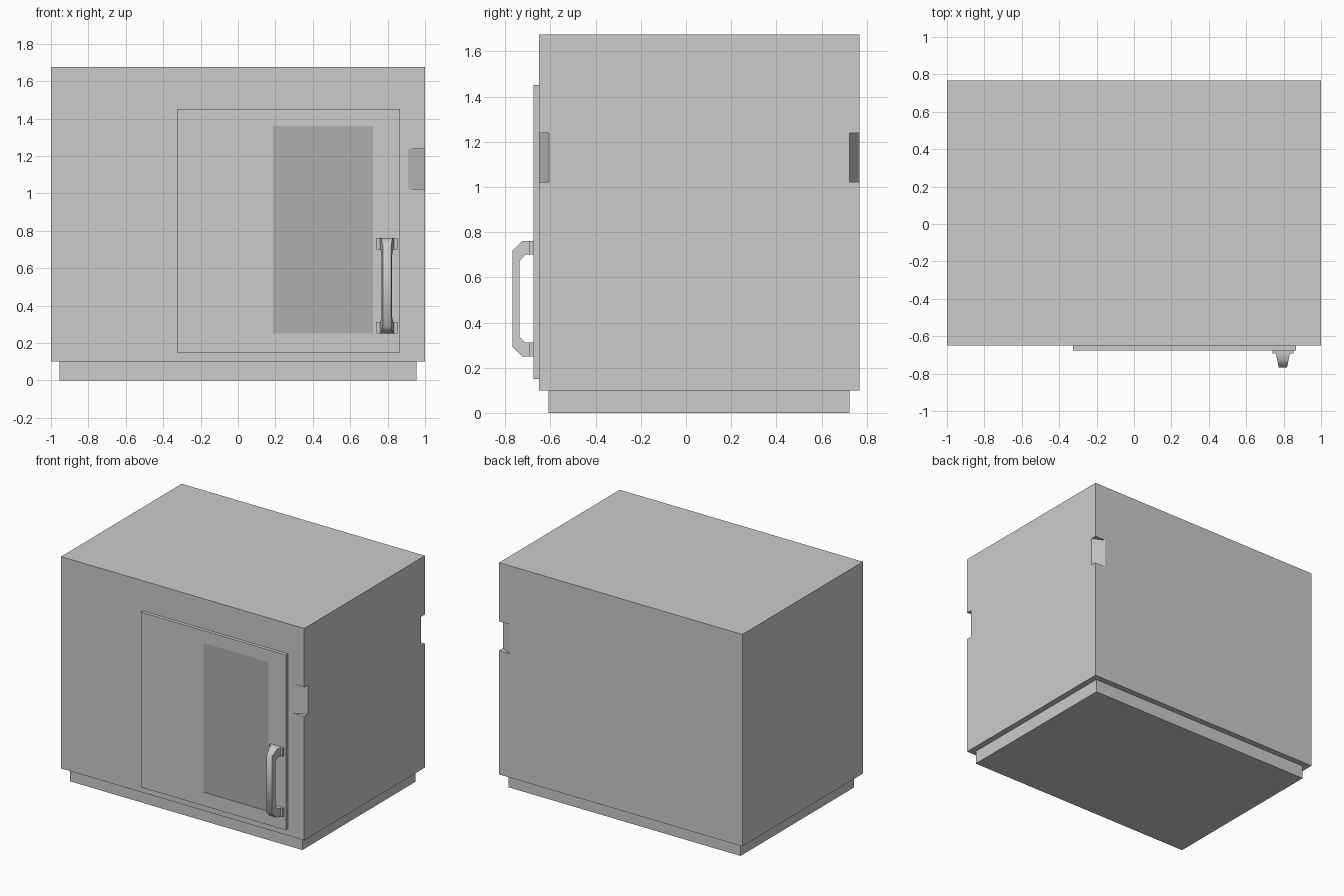
import bpy
from math import radians

if "Cube" in bpy.data.objects:
    bpy.data.objects.remove(bpy.data.objects["Cube"])


def mesh_object(name, verts, faces):
    mesh = bpy.data.meshes.new(name)
    mesh.from_pydata(verts, [], faces)
    mesh.validate()
    obj = bpy.data.objects.new(name, mesh)
    bpy.context.collection.objects.link(obj)
    bpy.context.view_layer.objects.active = obj
    bpy.ops.object.select_all(action='DESELECT')
    obj.select_set(True)
    bpy.ops.object.mode_set(mode='EDIT')
    bpy.ops.mesh.select_all(action='SELECT')
    bpy.ops.mesh.normals_make_consistent(inside=False)
    bpy.ops.object.mode_set(mode='OBJECT')
    return obj


def prism(name, outline, z0, z1):
    n = len(outline)
    verts = [(x, y, z) for z in (z0, z1) for x, y in outline]
    faces = [tuple(range(n)), tuple(range(n, 2 * n))]
    faces += [(i, (i + 1) % n, (i + 1) % n + n, i + n) for i in range(n)]
    return mesh_object(name, verts, faces)


def box(name, x, y, z):
    return prism(name, [(x[0], y[0]), (x[1], y[0]), (x[1], y[1]), (x[0], y[1])], *z)


def cut(target, cutter):
    mod = target.modifiers.new("cut", 'BOOLEAN')
    mod.operation = 'DIFFERENCE'
    mod.solver = 'EXACT'
    mod.object = cutter
    cutter.hide_render = True
    bpy.context.view_layer.objects.active = target
    bpy.ops.object.modifier_apply(modifier=mod.name)
    bpy.data.objects.remove(cutter)


FRONT, BACK = -0.65, 0.767

# Cabinet and recessed plinth
box("plinth", (-0.955, 0.955), (-0.608, 0.723), (0, 0.1))
cabinet = box("cabinet", (-1, 1), (FRONT, BACK), (0.1, 1.675))

# Slanted notches on both right-hand corners
for y, s in ((FRONT, 1), (BACK, -1)):
    wedge = [(0.82, y - s * 0.043), (1.09, y - s * 0.043), (1.09, y + s * 0.086)]
    cut(cabinet, prism("notch_cutter", wedge, 1.022, 1.238))

# Door with shallow window recess
door = box("door", (-0.325, 0.866), (-0.675, FRONT), (0.15, 1.452))
win_x, win_z = (0.188, 0.722), (0.25, 1.36)
cut(door, box("window_cutter", win_x, (-0.7, -0.667), win_z))

# Dark window pane
pane = box("window_pane", win_x, (-0.671, -0.66), win_z)
glass = bpy.data.materials.new("dark_glass")
glass.diffuse_color = (0.43, 0.43, 0.43, 1)
glass.use_nodes = True
glass.node_tree.nodes["Principled BSDF"].inputs["Base Color"].default_value = glass.diffuse_color
pane.data.materials.append(glass)

# Handle mounting pads
for name, z in (("lower", (0.25, 0.312)), ("upper", (0.70, 0.76))):
    box("handle_pad_" + name, (0.74, 0.852), (-0.693, -0.675), z)

# Handle: bracket profile in y/z, narrowing in x towards the front
outer = [(-0.69, 0.76), (-0.725, 0.76), (-0.768, 0.718),
         (-0.768, 0.292), (-0.725, 0.25), (-0.69, 0.25)]
inner = [(-0.69, 0.70), (-0.711, 0.70), (-0.737, 0.672),
         (-0.737, 0.338), (-0.711, 0.312), (-0.69, 0.312)]
verts = []
for (yo, zo), (yi, zi) in zip(outer, inner):
    for y, z, s in ((yo, zo, -1), (yo, zo, 1), (yi, zi, 1), (yi, zi, -1)):
        half = 0.038 + (y + 0.69) / 0.078 * 0.016
        verts.append((0.796 + s * half, y, z))
faces = [(4 * i + j, 4 * i + (j + 1) % 4, 4 * i + 4 + (j + 1) % 4, 4 * i + 4 + j)
         for i in range(5) for j in range(4)]
faces += [(0, 1, 2, 3), (20, 21, 22, 23)]
handle = mesh_object("handle", verts, faces)
bpy.ops.object.shade_smooth_by_angle(angle=radians(50))
